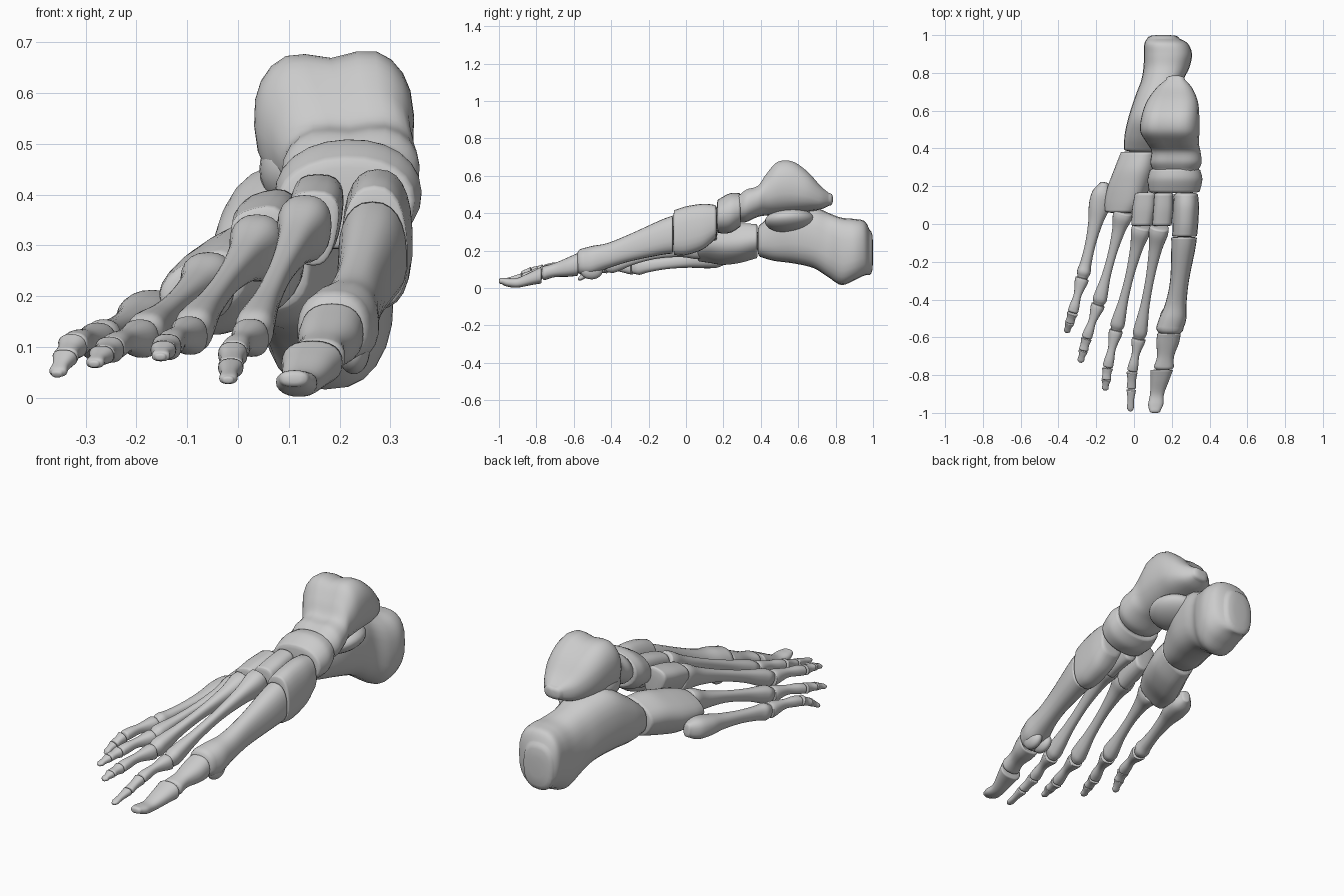
import bpy, bmesh, math
from mathutils import Vector, Matrix

SEG, SUB = 24, 5


def spline(rows):
    """Catmull-Rom interpolation through rows of equal length."""
    out = []
    for i in range(len(rows) - 1):
        p = [rows[max(i - 1, 0)], rows[i], rows[i + 1], rows[min(i + 2, len(rows) - 1)]]
        for k in range(SUB):
            t = k / SUB
            out.append([0.5 * (2 * b + (c - a) * t + (2 * a - 5 * b + 4 * c - d) * t * t
                               + (3 * b - a - 3 * c + d) * t ** 3) for a, b, c, d in zip(*p)])
    return out + [list(rows[-1])]


def loft(name, rows, axis=(0, -1, 0), n=(2.4, 2.4), taper=0.0, roll=0.0, groove=0.0,
         dome=(0.014, 0.014)):
    """Closed bone through sections (x, y, z, half width, half height); a negative dome makes a socket."""
    axis = Vector(axis).normalized()
    side = Vector((0, 0, 1)).cross(axis).normalized()
    side = Matrix.Rotation(math.radians(roll), 3, axis) @ side
    up = axis.cross(side)
    s = spline(rows)

    def cap(r, sign, depth):
        c = Vector(r[:3])
        lip = 0.006 if depth < 0 else 0.45 * depth
        return [[*(c + axis * sign * d), r[3] * k, r[4] * k]
                for k, d in ((0.94, lip), (0.78, 0.8 * max(depth, 0)), (0.42, depth))]

    s = cap(s[0], -1, dome[0])[::-1] + s + cap(s[-1], 1, dome[1])
    bm = bmesh.new()
    rings = []
    for i, (x, y, z, rw, rh) in enumerate(s):
        e = n[0] + (n[1] - n[0]) * i / (len(s) - 1)
        ring = []
        for j in range(SEG):
            a = 2 * math.pi * j / SEG
            u, v = (math.copysign(abs(f) ** (2 / e), f) for f in (math.cos(a), math.sin(a)))
            dip = groove * max(v, 0) * math.exp(-(u / 0.4) ** 2)
            p = Vector((x, y, z)) + side * rw * u * (1 + taper * v) + up * rh * (v - dip)
            ring.append(bm.verts.new(p))
        rings.append(ring)
    for r0, r1 in zip(rings, rings[1:]):
        for j in range(SEG):
            k = (j + 1) % SEG
            bm.faces.new((r0[j], r0[k], r1[k], r1[j]))
    bm.faces.new(rings[0])
    bm.faces.new(rings[-1])
    bmesh.ops.recalc_face_normals(bm, faces=bm.faces)
    me = bpy.data.meshes.new(name)
    bm.to_mesh(me)
    bm.free()
    me.shade_smooth()
    ob = bpy.data.objects.new(name, me)
    bpy.context.collection.objects.link(ob)
    return ob


def long_bone(name, a, b, profile, bow=0.0, **kw):
    """Straight or slightly arched bone from a to b; profile rows are (t, half width, half height)."""
    a, b = Vector(a), Vector(b)
    rows = []
    for t, w, h in profile:
        c = a.lerp(b, t)
        c.z += bow * math.sin(math.pi * t)
        rows.append((*c, w, h))
    return loft(name, rows, axis=b - a, **kw)


def knob(name, loc, size, rot=(0, 0, 0)):
    bpy.ops.mesh.primitive_uv_sphere_add(segments=24, ring_count=14, location=loc,
                                         rotation=[math.radians(r) for r in rot])
    ob = bpy.context.object
    ob.name, ob.scale = name, size
    ob.data.shade_smooth()


# Heel bone and its inner shelf
loft("heel_bone", [(.155, .982, .19, .085, .12), (.17, .955, .212, .115, .145),
                   (.18, .90, .205, .127, .164), (.172, .83, .196, .122, .18),
                   (.15, .76, .23, .112, .172), (.13, .68, .272, .122, .165),
                   (.1, .57, .295, .128, .163), (.065, .47, .272, .115, .127),
                   (.045, .395, .252, .097, .085)], n=(2.6, 2.5), dome=(.018, .012))
knob("heel_bone_shelf", (.2, .555, .36), (.12, .135, .06), (0, -15, 15))

# Ankle bone: pulley-shaped body running into the rounded head
loft("ankle_bone", [(.22, .765, .475, .05, .035), (.213, .72, .485, .095, .065),
                    (.203, .65, .52, .135, .112), (.193, .57, .545, .153, .146),
                    (.19, .49, .54, .157, .15), (.205, .43, .505, .138, .118),
                    (.222, .385, .468, .13, .088), (.222, .325, .445, .136, .092),
                    (.22, .29, .43, .122, .08)], n=(2.7, 2.1), groove=0.19, roll=3, dome=(.02, .03))
knob("ankle_bone_side", (.118, .51, .45), (.076, .1, .08))

# Midfoot bones
loft("boat_bone", [(.217, .285, .415, .134, .092), (.217, .235, .4, .145, .106),
                   (.213, .172, .383, .135, .09)], n=(2.1, 2.2), roll=2, dome=(-.02, .008))
loft("inner_wedge", [(.275, .155, .352, .064, .092), (.275, .09, .328, .069, .122),
                     (.272, 0, .306, .068, .13), (.268, -.062, .296, .066, .12)],
     n=(2.5, 2.5), taper=-.08, dome=(.01, .006))
loft("middle_wedge", [(.158, .158, .36, .047, .08), (.155, .08, .35, .049, .078),
                      (.148, -.005, .333, .048, .073)], n=(2.7, 2.7), taper=.25, dome=(.008, .006))
loft("outer_wedge", [(.07, .16, .332, .054, .077), (.06, .08, .318, .058, .078),
                     (.05, -.005, .3, .053, .075)], n=(2.7, 2.7), taper=.25, roll=14, dome=(.008, .006))
loft("cube_bone", [(.03, .378, .25, .1, .078), (.008, .29, .24, .11, .094),
                   (-.025, .2, .226, .113, .088), (-.053, .12, .222, .104, .07),
                   (-.068, .07, .216, .088, .06)], n=(2.6, 2.6), roll=31, dome=(.006, .012))

# Big toe ray with the two small pebble bones under the ball
loft("ray_bone_1", [(.265, -.074, .285, .068, .101), (.26, -.14, .268, .063, .093),
                    (.241, -.30, .215, .05, .073), (.222, -.42, .172, .056, .068),
                    (.205, -.50, .148, .072, .077), (.19, -.55, .14, .073, .072)],
     taper=-.06, dome=(.006, .035))
for label, x in (("outer", .168), ("inner", .228)):
    knob("pebble_bone_" + label, (x, -.505, .094), (.032, .06, .048))
loft("big_toe_near", [(.185, -.583, .125, .062, .06), (.178, -.63, .112, .06, .052),
                      (.167, -.70, .096, .045, .038), (.158, -.755, .08, .053, .038)], dome=(-.012, .018))
loft("big_toe_tip", [(.146, -.775, .068, .06, .044), (.137, -.825, .052, .05, .036),
                     (.122, -.9, .028, .037, .026), (.115, -.955, .03, .04, .023),
                     (.111, -.985, .037, .03, .017)], dome=(.004, .015))

# Lesser rays: base, ball joint, two toe joints, tip
rays = [((.135, -.015, .337), (.027, -.6, .118), (-.01, -.78, .087), (-.014, -.873, .06), (-.02, -.99, .034)),
        ((.042, -.012, .298), (-.093, -.555, .122), (-.14, -.76, .1), (-.147, -.825, .094), (-.153, -.878, .08)),
        ((-.055, .062, .222), (-.187, -.42, .116), (-.252, -.605, .095), (-.268, -.67, .085), (-.284, -.73, .066)),
        ((-.156, .212, .165), (-.272, -.28, .108), (-.325, -.47, .103), (-.34, -.522, .08), (-.357, -.572, .046))]
ray_profile = [(0, .05, .066), (.06, .05, .064), (.2, .034, .044), (.45, .023, .029),
               (.7, .024, .03), (.88, .034, .041), (.95, .037, .043), (.99, .03, .036)]
outer_profile = [(0, .024, .034), (.1, .053, .052), (.24, .056, .049), (.42, .038, .037),
                 (.65, .028, .031), (.85, .03, .035), (.94, .036, .042), (.99, .03, .034)]
near_profile = [(.045, .036, .038), (.15, .035, .036), (.5, .021, .023),
                (.8, .026, .025), (.95, .028, .024)]
mid_profile = [(.08, .029, .026), (.5, .023, .02), (.92, .025, .018)]
tip_profile = [(.06, .025, .019), (.5, .017, .014), (.85, .018, .011), (.96, .012, .008)]
for i, (base, ball, joint_a, joint_b, tip) in enumerate(rays, start=2):
    last = i == 5
    long_bone(f"ray_bone_{i}", base, ball, outer_profile if last else ray_profile,
              bow=.004 if last else .012, taper=0 if last else .12, dome=(.008, .016))
    long_bone(f"toe_{i}_near", ball, joint_a, near_profile, bow=.008, dome=(.003, .01))
    long_bone(f"toe_{i}_middle", joint_a, joint_b, mid_profile, dome=(.003, .006))
    long_bone(f"toe_{i}_tip", joint_b, tip, tip_profile, dome=(.003, .006))
